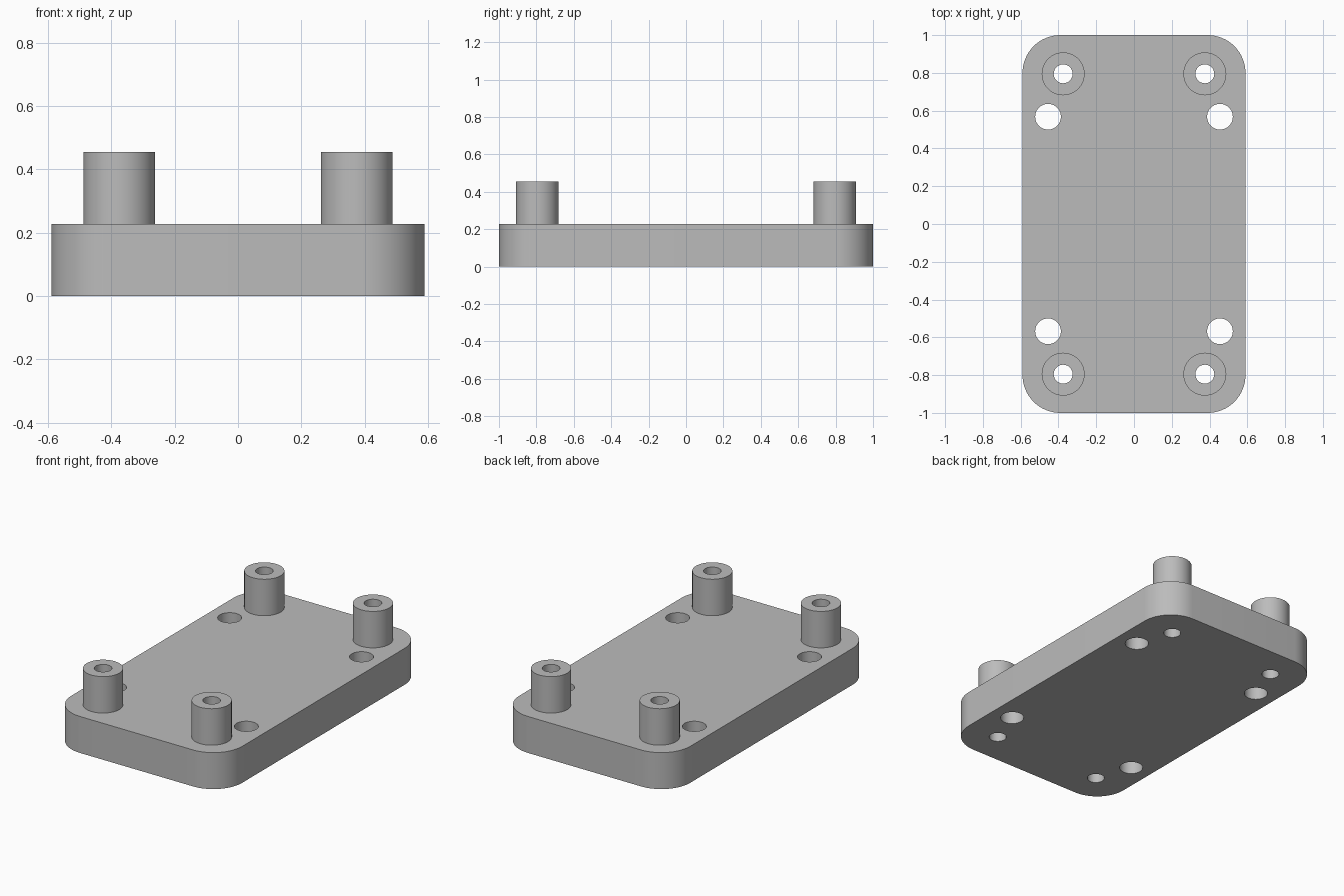
import bpy, bmesh, math
from mathutils import Matrix

cube = bpy.data.objects.get("Cube")
if cube:
    bpy.data.objects.remove(cube, do_unlink=True)

# Main dimensions
HALF_X, HALF_Y, CORNER = 0.59, 1.0, 0.2
PLATE_TOP, POST_TOP = 0.2275, 0.455
POST_X, POST_Y, POST_R, BORE_R = 0.375, 0.795, 0.1135, 0.05
HOLE_X, HOLE_Y, HOLE_R = 0.455, 0.568, 0.068
SIDES = [(sx, sy) for sx in (-1, 1) for sy in (-1, 1)]

grey = bpy.data.materials.new("plain_grey")
grey.use_nodes = True
grey.diffuse_color = (0.5, 0.5, 0.5, 1)
grey.node_tree.nodes["Principled BSDF"].inputs["Base Color"].default_value = grey.diffuse_color


def make_object(name, bm):
    bmesh.ops.recalc_face_normals(bm, faces=bm.faces)
    mesh = bpy.data.meshes.new(name)
    bm.to_mesh(mesh)
    bm.free()
    mesh.materials.append(grey)
    obj = bpy.data.objects.new(name, mesh)
    bpy.context.collection.objects.link(obj)
    return obj


def add_cylinder(bm, x, y, z0, z1, radius):
    bmesh.ops.create_cone(bm, cap_ends=True, segments=64, radius1=radius, radius2=radius,
                          depth=z1 - z0, matrix=Matrix.Translation((x, y, (z0 + z1) / 2)))


# Base plate with rounded upright corners
bm = bmesh.new()
bmesh.ops.create_cube(bm, size=1)
bmesh.ops.scale(bm, vec=(2 * HALF_X, 2 * HALF_Y, PLATE_TOP), verts=bm.verts)
bmesh.ops.translate(bm, vec=(0, 0, PLATE_TOP / 2), verts=bm.verts)
uprights = [e for e in bm.edges if abs(e.verts[0].co.z - e.verts[1].co.z) > 0.1]
bmesh.ops.bevel(bm, geom=uprights, offset=CORNER, segments=16, profile=0.5, affect='EDGES')
parts = [make_object("base_plate", bm)]

# Four standoff posts
for sx, sy in SIDES:
    bm = bmesh.new()
    add_cylinder(bm, sx * POST_X, sy * POST_Y, PLATE_TOP, POST_TOP, POST_R)
    name = ("back" if sy > 0 else "front") + ("_left" if sx > 0 else "_right") + "_post"
    parts.append(make_object(name, bm))

# Cutters: bores through the posts and plate, mounting holes through the plate
bm = bmesh.new()
for sx, sy in SIDES:
    add_cylinder(bm, sx * POST_X, sy * POST_Y, -0.1, POST_TOP + 0.1, BORE_R)
    add_cylinder(bm, sx * HOLE_X, sy * HOLE_Y, -0.1, PLATE_TOP + 0.1, HOLE_R)
cutter = make_object("hole_cutters", bm)
cutter.hide_render = True

# Cut the holes, then smooth the round walls
for obj in parts:
    cut = obj.modifiers.new("holes", 'BOOLEAN')
    cut.operation = 'DIFFERENCE'
    cut.solver = 'EXACT'
    cut.object = cutter
    bpy.ops.object.select_all(action='DESELECT')
    obj.select_set(True)
    bpy.context.view_layer.objects.active = obj
    bpy.ops.object.modifier_apply(modifier=cut.name)
    bpy.ops.object.shade_smooth_by_angle(angle=math.radians(30))
bpy.data.objects.remove(cutter, do_unlink=True)
